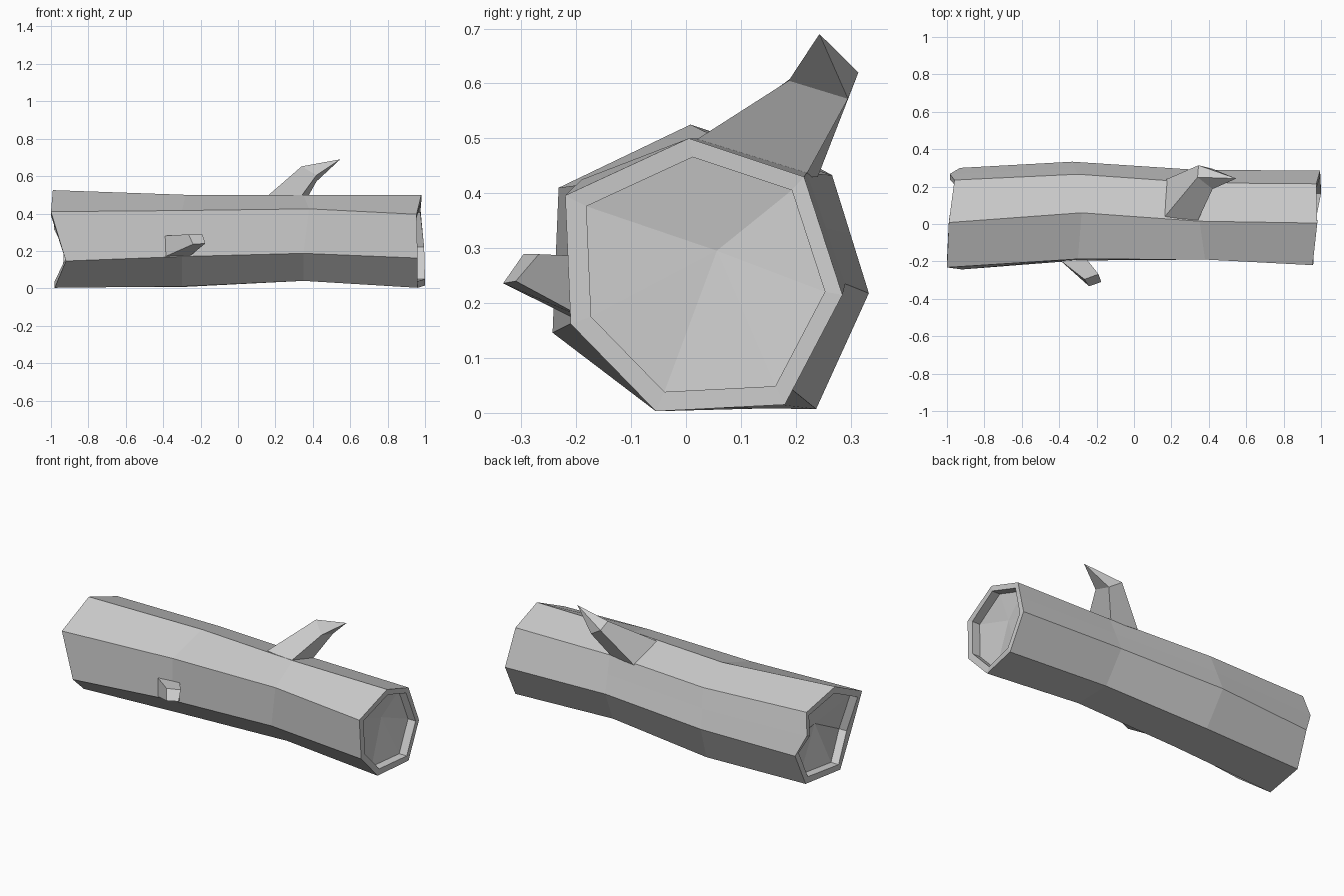
import bpy, bmesh
from mathutils import Vector as V

if "Cube" in bpy.data.objects:
    bpy.data.objects.remove(bpy.data.objects["Cube"])


def make(name, bm):
    bmesh.ops.recalc_face_normals(bm, faces=bm.faces)
    me = bpy.data.meshes.new(name)
    bm.to_mesh(me)
    bm.free()
    ob = bpy.data.objects.new(name, me)
    bpy.context.collection.objects.link(ob)
    return ob


def bridge(bm, a, b):
    n = len(a)
    for i in range(n):
        bm.faces.new((a[i], a[(i + 1) % n], b[(i + 1) % n], b[i]))


def add_ring(bm, pts):
    return [bm.verts.new(p) for p in pts]


# Seven-sided log: bent cross-sections from left end to right end
sections = [
    [(-.99, .008, .525), (-.96, .235, .45), (-.93, .30, .205), (-.94, .215, .01),
     (-.98, -.055, .003), (-.92, -.243, .146), (-1, -.232, .41)],
    [(-.28, .06, .50), (-.30, .266, .433), (-.33, .333, .218), (-.30, .237, .007),
     (-.30, -.02, .01), (-.30, -.195, .17), (-.30, -.187, .416)],
    [(.35, .015, .50), (.35, .22, .437), (.33, .29, .235), (.35, .19, .045),
     (.35, -.035, .04), (.35, -.185, .187), (.38, -.19, .425)],
    [(.98, .005, .50), (.975, .215, .43), (.995, .285, .215), (1, .18, .015),
     (.96, -.055, .003), (.96, -.21, .162), (.955, -.22, .396)],
]
sections = [[V(p) for p in s] for s in sections]
# Extra jag in the broken back edge of the left end
for i, s in enumerate(sections):
    mid = (s[1] + s[2]) / 2
    s.insert(2, mid + V((-.04 if i == 0 else 0, 0, 0)))

bm = bmesh.new()
rings = [add_ring(bm, s) for s in sections]
for a, b in zip(rings, rings[1:]):
    bridge(bm, a, b)

# Rim, short recess and hollow-looking core at both ends
for ring, s, inward in ((rings[0], sections[0], 1), (rings[-1], sections[-1], -1)):
    c = sum(s, V()) / len(s)
    inner_pts = [V((p.x, c.y + (p.y - c.y) * .86, c.z + (p.z - c.z) * .86)) for p in s]
    inner = add_ring(bm, inner_pts)
    deep = add_ring(bm, [p + V((.05 * inward, 0, 0)) for p in inner_pts])
    bridge(bm, ring, inner)
    bridge(bm, inner, deep)
    core = bm.verts.new(c + V((.07 * inward, 0, .04)))
    for i in range(len(deep)):
        bm.faces.new((deep[i], deep[(i + 1) % len(deep)], core))
make("log", bm)


def branch(name, base, end, tip=None):
    bm = bmesh.new()
    a, b = add_ring(bm, base), add_ring(bm, end)
    bridge(bm, a, b)
    bm.faces.new(a)
    if tip:
        t = bm.verts.new(tip)
        for i in range(4):
            bm.faces.new((b[i], b[(i + 1) % 4], t))
    else:
        bm.faces.new(b)
    return make(name, bm)


# Pointed broken branch on top
branch("upper_branch",
       [(.165, .04, .50), (.34, .015, .495), (.34, .217, .43), (.175, .24, .43)],
       [(.34, .25, .652), (.42, .187, .605), (.42, .295, .572), (.345, .314, .62)],
       (.547, .243, .69))

# Blunt stub on the front
branch("front_stub",
       [(-.40, -.19, .28), (-.26, -.18, .285), (-.26, -.18, .17), (-.40, -.19, .165)],
       [(-.265, -.296, .289), (-.19, -.268, .289), (-.175, -.31, .24), (-.24, -.333, .236)])
